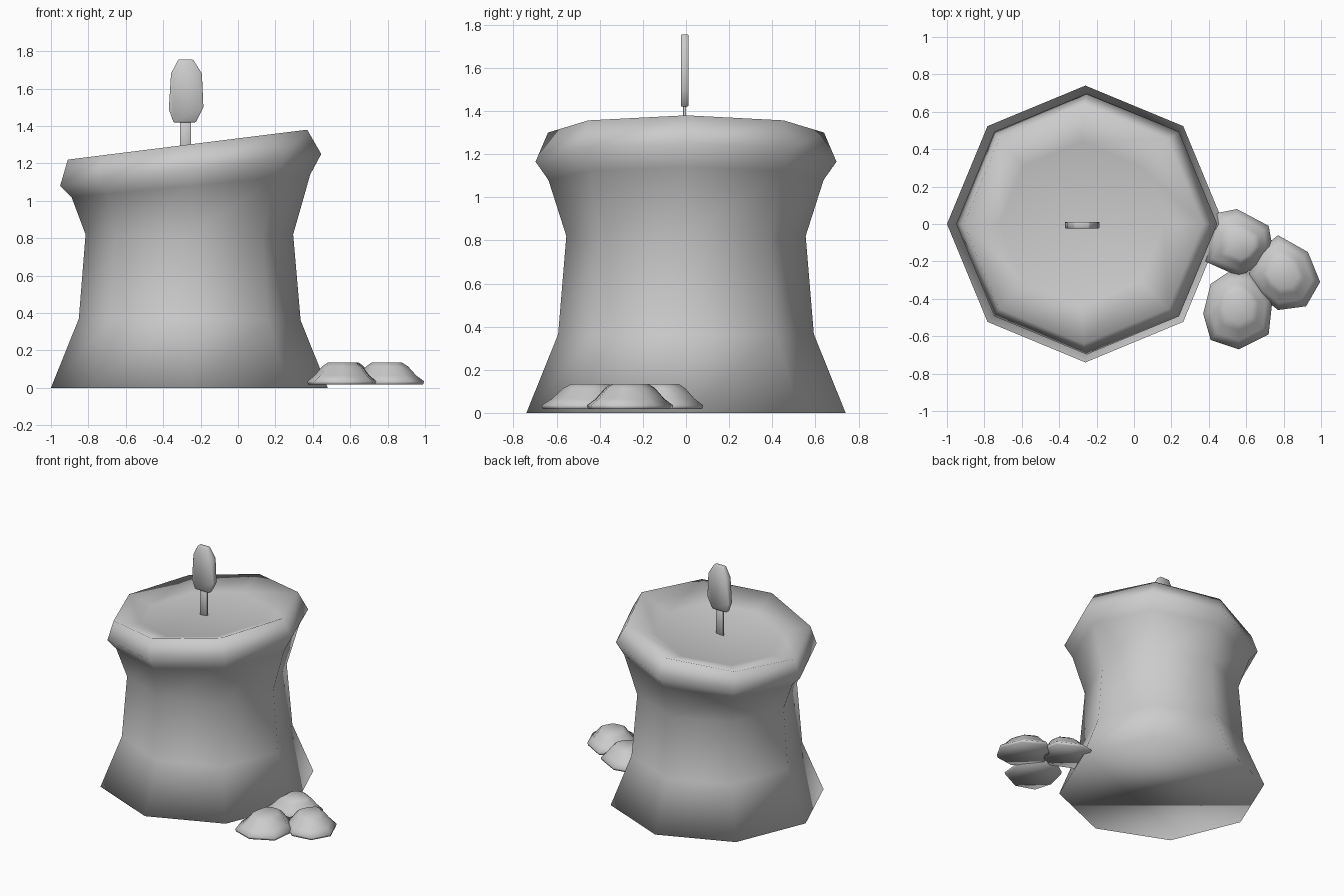
import bpy, bmesh
from math import cos, sin, pi

if "Cube" in bpy.data.objects:
    bpy.data.objects.remove(bpy.data.objects["Cube"])


def loft(name, rings, cap_start=True, cap_end=True):
    """Skin a list of equal-length point rings and close the ends."""
    bm = bmesh.new()
    loops = [[bm.verts.new(p) for p in ring] for ring in rings]
    n = len(loops[0])
    for a, b in zip(loops, loops[1:]):
        for i in range(n):
            j = (i + 1) % n
            bm.faces.new((a[i], a[j], b[j], b[i]))
    if cap_start:
        bm.faces.new(loops[0][::-1])
    if cap_end:
        bm.faces.new(loops[-1])
    bmesh.ops.recalc_face_normals(bm, faces=bm.faces)
    for f in bm.faces:
        f.smooth = True
    mesh = bpy.data.meshes.new(name)
    bm.to_mesh(mesh)
    bm.free()
    obj = bpy.data.objects.new(name, mesh)
    bpy.context.collection.objects.link(obj)
    return obj


def tilted_octagon(cx, r, z_left, z_right):
    """Octagon whose height slopes from its left to its right corner."""
    mid, half = (z_left + z_right) / 2, (z_right - z_left) / 2
    return [(cx + r * cos(k * pi / 4), r * sin(k * pi / 4), mid + half * cos(k * pi / 4))
            for k in range(8)]


# Candle body: flared foot, waist, slanted rim and shallow melted bowl
loft("candle_body", [tilted_octagon(*p) for p in (
    (-0.26, 0.74, 0.0, 0.0),
    (-0.258, 0.593, 0.37, 0.36),
    (-0.26, 0.555, 0.82, 0.82),
    (-0.252, 0.638, 1.02, 1.14),
    (-0.253, 0.698, 1.08, 1.25),
    (-0.27, 0.64, 1.22, 1.38),
    (-0.28, 0.44, 1.19, 1.28),
)])


def plate(name, outline, y0, y1, bevel):
    """Thin upright plate with slightly softened edges."""
    obj = loft(name, [[(x, y, z) for x, z in outline] for y in (y0, y1)])
    mod = obj.modifiers.new("soft_edges", 'BEVEL')
    mod.width = bevel
    mod.segments = 1
    return obj


# Wick and flame
plate("wick", [(-0.31, 1.22), (-0.25, 1.22), (-0.25, 1.44), (-0.31, 1.44)],
      -0.013, 0.0, 0.002)
plate("flame", [(-0.345, 1.42), (-0.225, 1.42), (-0.185, 1.50), (-0.193, 1.68),
                (-0.24, 1.755), (-0.32, 1.755), (-0.358, 1.68), (-0.37, 1.49)],
      -0.024, 0.012, 0.004)


# Wax drips: low lobes narrowing from a wide brim to a rounded top
def wax_drip(name, centre, outline):
    cx, cy = centre
    rings = []
    for s, z in ((0.97, 0.017), (1.0, 0.035), (0.80, 0.065), (0.58, 0.115), (0.42, 0.135)):
        rings.append([(cx + (x - cx) * s, cy + (y - cy) * s, z) for x, y in outline])
    loft(name, rings)


wax_drip("wax_drip_back", (0.58, -0.12),
         [(0.39, 0.0), (0.45, 0.06), (0.55, 0.08), (0.72, -0.01),
          (0.74, -0.12), (0.66, -0.23), (0.56, -0.28), (0.38, -0.20)])
wax_drip("wax_drip_right", (0.79, -0.26),
         [(0.77, -0.06), (0.93, -0.15), (0.995, -0.31), (0.92, -0.44),
          (0.77, -0.46), (0.67, -0.38), (0.61, -0.27), (0.67, -0.14)])
wax_drip("wax_drip_front", (0.56, -0.43),
         [(0.37, -0.48), (0.41, -0.32), (0.50, -0.26), (0.62, -0.26),
          (0.74, -0.41), (0.72, -0.59), (0.56, -0.67), (0.41, -0.62)])
